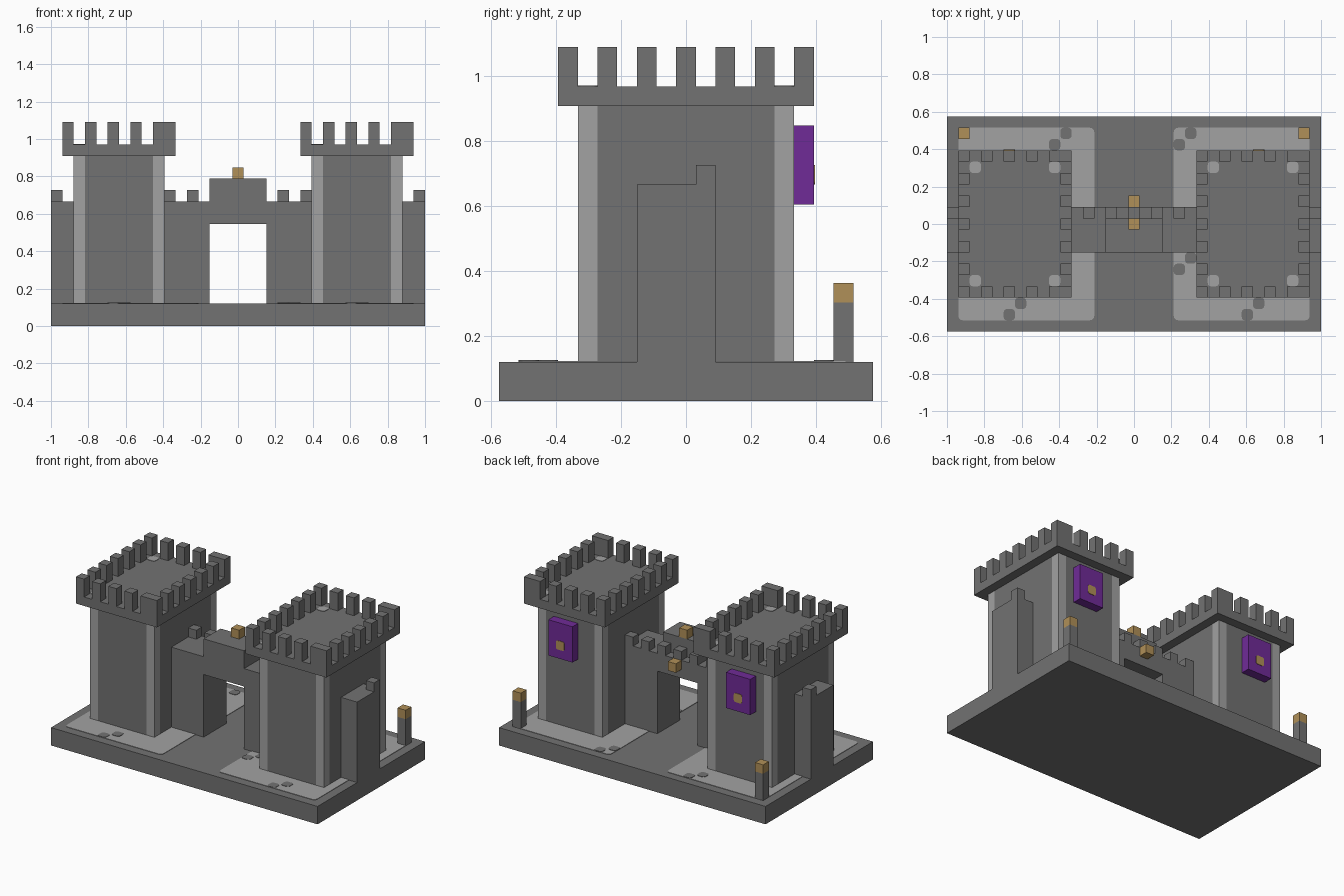
import bpy, bmesh
from mathutils import Vector

if "Cube" in bpy.data.objects:
    bpy.data.objects.remove(bpy.data.objects["Cube"])

U = 2 / 33  # one block of the building grid


def material(name, rgb):
    m = bpy.data.materials.new(name)
    m.use_nodes = True
    m.diffuse_color = (*rgb, 1)
    m.node_tree.nodes["Principled BSDF"].inputs["Base Color"].default_value = (*rgb, 1)
    return m


STONE = material("dark stone", (0.168, 0.168, 0.168))
LIGHT = material("light stone", (0.36, 0.36, 0.36))
PURPLE = material("purple cloth", (0.162, 0.024, 0.31))
GOLD = material("gold", (0.434, 0.279, 0.098))


def blocks(name, mat, boxes, rounding=0, axis=2):
    """One object from boxes (x0, x1, y0, y1, z0, z1) in grid units."""
    bm = bmesh.new()
    for b in boxes:
        lo, hi = Vector(b[0::2]) * U, Vector(b[1::2]) * U
        verts = bmesh.ops.create_cube(bm, size=1)["verts"]
        for v in verts:
            v.co = [(lo[i] + hi[i]) / 2 + v.co[i] * (hi[i] - lo[i]) for i in range(3)]
    if rounding:
        edges = [e for e in bm.edges
                 if abs((e.verts[0].co - e.verts[1].co).normalized()[axis]) > 0.9]
        bmesh.ops.bevel(bm, geom=edges, offset=rounding * U, segments=3,
                        profile=0.5, affect='EDGES')
    me = bpy.data.meshes.new(name)
    bm.to_mesh(me)
    bm.free()
    me.materials.append(mat)
    ob = bpy.data.objects.new(name, me)
    bpy.context.collection.objects.link(ob)
    return ob


def cell(x, y, z0, z1):
    """A single grid cell centred on x, y."""
    return (x - 0.5, x + 0.5, y - 0.5, y + 0.5, z0, z1)


def span(s, a, b):
    """An x range, mirrored when s is -1."""
    return (a, b) if s > 0 else (-b, -a)


# Base slab
blocks("base", STONE, [(-16.5, 16.5, -9.5, 9.5, 0, 2)])

# Pale paving around each tower, broken by dark patches
blocks("paving", LIGHT, [(*span(s, 3.5, 15.5), -8.5, 8.5, 2, 2.05) for s in (-1, 1)], 0.4)
worn = [(-7, 7), (-6, 8), (5, 8), (4, 7), (-11, -8), (-10, -7),
        (10, -8), (11, -7), (5, -3), (4, -4)]
blocks("worn_paving", STONE, [cell(x, y, 2, 2.09) for x, y in worn], 0.3)

for s, side in ((-1, "right"), (1, "left")):
    x0, x1 = span(s, 6.5, 14.5)

    # Tower shaft with pale corner columns
    blocks(side + "_tower", STONE, [(x0 + 1, x1 - 1, -5.5, 5.5, 2, 15),
                                    (x0, x1, -4.5, 4.5, 2, 15)])
    corners = [(x, y) for x in (x0 + 0.5, x1 - 0.5) for y in (-5, 5)]
    blocks(side + "_tower_corners", LIGHT, [cell(x, y, 2, 15) for x, y in corners])

    # Overhanging crown with merlons on every second cell
    left, right = x0 - 0.5, x1 + 0.5
    rim = {(left + i, y) for i in (0, 2, 4, 6, 8, 9) for y in (-6, 6)}
    rim |= {(x, y) for x in (left, right) for y in range(-6, 7, 2)}
    blocks(side + "_crown", STONE, [(x0 - 1, x1 + 1, -6.5, 6.5, 15, 16)]
           + [cell(x, y, 16, 18) for x, y in sorted(rim)])
    blocks(side + "_crown_spots", LIGHT, [cell(x, y, 16, 16.05) for x, y in corners], 0.3)

    # Banner with gold emblem on the back
    blocks(side + "_banner", PURPLE, [(*span(s, 9.5, 12.5), 5.5, 6.5, 10, 14)])
    blocks(side + "_banner_emblem", GOLD,
           [(*span(s, 10.5, 11.5), 6.5, 6.56, 11, 12)], 0.2, axis=1)

    # Walls on both sides of the tower
    blocks(side + "_inner_wall", STONE, [(*span(s, 2.5, 6.5), -2.5, 1.5, 2, 11)]
           + [cell(s * x, 1, 11, 12) for x in (4, 6)])
    blocks(side + "_outer_wall", STONE, [(*span(s, 14.5, 16.5), -2.5, 1.5, 2, 11),
                                         cell(s * 16, 1, 11, 12)])

    # Torch post
    blocks(side + "_torch_post", STONE, [cell(s * 15, 8, 2, 5)])
    blocks(side + "_torch_flame", GOLD, [cell(s * 15, 8, 5, 6)])

# Gate lintel, raised block and its gold lamps
blocks("gate_lintel", STONE, [(-2.5, 2.5, -2.5, 1.5, 9, 11)]
       + [cell(x, 1, 11, 12) for x in (-2, 0, 2)])
blocks("gate_block", STONE, [(-2.5, 2.5, -2.5, 0.5, 11, 13)])
blocks("gate_lamps", GOLD, [cell(0, 0, 13, 14), cell(0, 2, 10, 11)])
